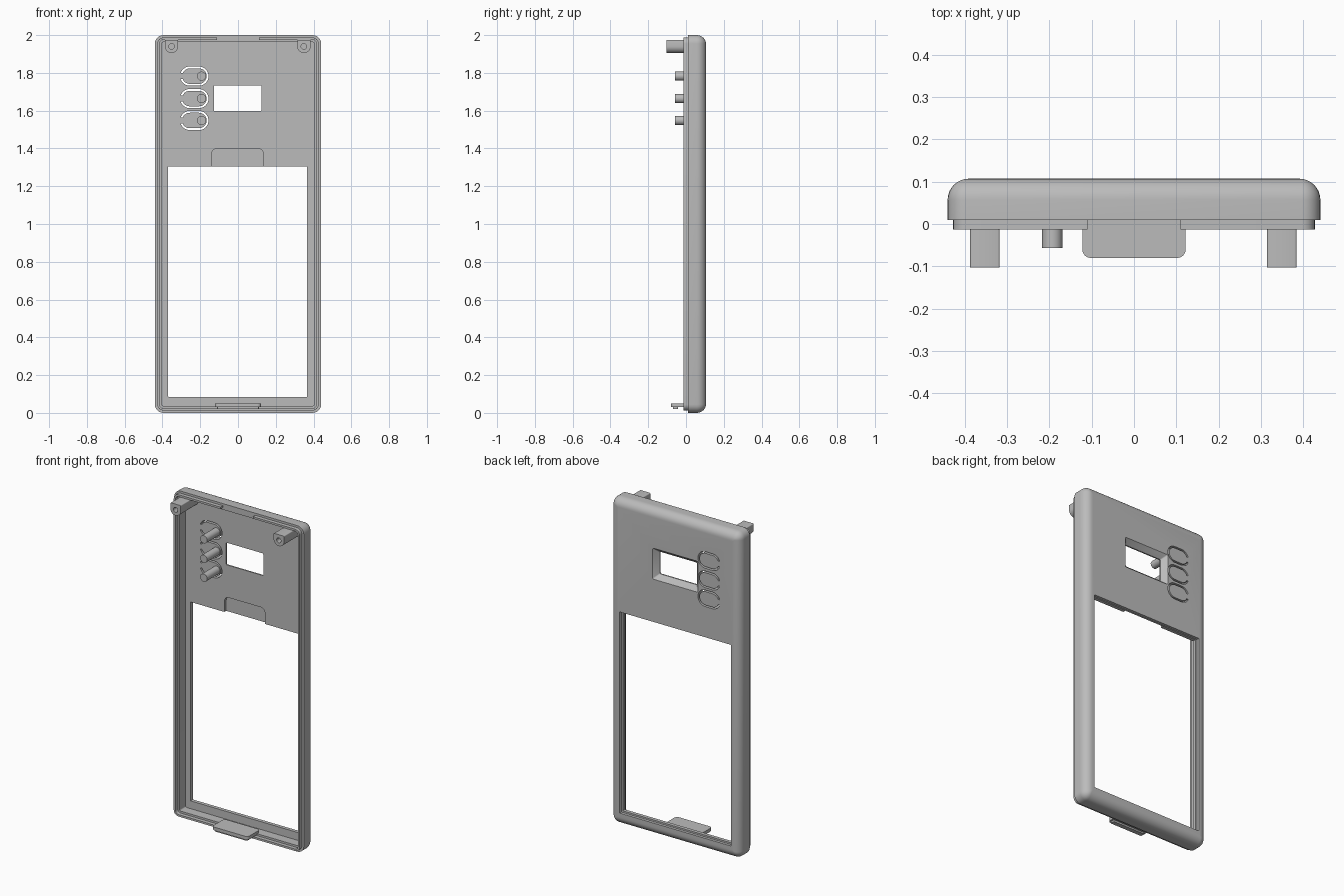
import bpy, bmesh, math

if "Cube" in bpy.data.objects:
    bpy.data.objects.remove(bpy.data.objects["Cube"])

grey = bpy.data.materials.new("light_grey_plastic")
grey.diffuse_color = (0.5, 0.5, 0.5, 1)
grey.use_nodes = True
grey.node_tree.nodes["Principled BSDF"].inputs["Base Color"].default_value = grey.diffuse_color


def loft(name, rings):
    """Closed solid through rings of equal point count, capped at both ends."""
    bm = bmesh.new()
    vs = [[bm.verts.new(p) for p in r] for r in rings]
    n = len(vs[0])
    for a, b in zip(vs, vs[1:]):
        for i in range(n):
            j = (i + 1) % n
            bm.faces.new((a[i], a[j], b[j], b[i]))
    bm.faces.new(vs[0])
    bm.faces.new(vs[-1])
    bmesh.ops.recalc_face_normals(bm, faces=bm.faces)
    me = bpy.data.meshes.new(name)
    bm.to_mesh(me)
    bm.free()
    ob = bpy.data.objects.new(name, me)
    bpy.context.collection.objects.link(ob)
    me.materials.append(grey)
    return ob


def arc(cx, cz, r, a0, a1, n):
    return [(cx + r * math.cos(math.radians(a0 + (a1 - a0) * i / n)),
             cz + r * math.sin(math.radians(a0 + (a1 - a0) * i / n))) for i in range(n + 1)]


def rrect(x0, x1, z0, z1, r, n=6):
    return (arc(x1 - r, z1 - r, r, 0, 90, n) + arc(x0 + r, z1 - r, r, 90, 180, n)
            + arc(x0 + r, z0 + r, r, 180, 270, n) + arc(x1 - r, z0 + r, r, 270, 360, n))


def at_y(pts, y):
    return [(x, y, z) for x, z in pts]


def prism(name, pts, y0, y1):
    return loft(name, [at_y(pts, y0), at_y(pts, y1)])


def circle(cx, cz, r, n=32):
    return arc(cx, cz, r, 0, 360, n)[:-1]


def cut(target, cutter):
    m = target.modifiers.new("cut", 'BOOLEAN')
    m.operation = 'DIFFERENCE'
    m.solver = 'EXACT'
    m.object = cutter
    bpy.context.view_layer.objects.active = target
    bpy.ops.object.modifier_apply(modifier=m.name)
    bpy.data.objects.remove(cutter)


FLOOR, BACK, FIL = 0.068, 0.107, 0.05

# Shell: floor, inner wall, stepped lip, outer wall, rounded back edge
profile = [(0.037, FLOOR), (0.037, 0.01), (0.025, 0.01), (0.025, -0.013),
           (0.013, -0.013), (0.013, 0.01), (0, 0.01)]
for d, y in arc(FIL, BACK - FIL, FIL, 180, 90, 8):
    profile.append((d, y))
shell = loft("front_shell", [
    at_y(rrect(-0.44 + d, 0.44 - d, d, 2 - d, max(0.045 - d, 0.006)), y) for d, y in profile])

# Large opening with a small step at the back
cut(shell, prism("opening", rrect(-0.37, 0.366, 0.085, 1.305, 0.003, 2), 0.03, 0.2))
cut(shell, prism("opening_step", rrect(-0.38, 0.376, 0.075, 1.309, 0.003, 2), 0.09, 0.2))

# Small display window, flared towards the back
w = [(0.0, 0.03), (0.0, FLOOR + 0.008), (0.027, BACK), (0.027, 0.15)]
cut(shell, loft("window", [
    at_y(rrect(-0.128 - d, 0.124 + d, 1.598 - d, 1.734 + d, 0.006, 3), y) for d, y in w]))

# Shallow pocket above the large opening
cut(shell, prism("pocket", rrect(-0.14, 0.135, 1.2, 1.4, 0.03), 0.04, FLOOR + 0.018))

# Notch in the top lip
cut(shell, prism("notch", rrect(-0.11, 0.11, 1.972, 2.05, 0.002, 1), -0.05, 0.01))

# Flexible buttons: C-shaped slots hinged at one side, each with a peg
for i, z in enumerate((1.783, 1.664, 1.548)):
    def c_path(r):
        cl, cr = -0.255, -0.207
        a = math.degrees(math.asin(0.016 / r))
        return arc(cl, z, r, 180 - a, 90, 8) + arc(cr, z, r, 90, -90, 16) + arc(cl, z, r, -90, -180 + a, 8)
    cut(shell, prism("slot", c_path(0.051) + c_path(0.041)[::-1], 0.03, 0.2))
    prism(f"button_peg_{i + 1}", circle(-0.193, z, 0.024), -0.057, FLOOR + 0.005)

# Screw bosses: round below, straight up to the top wall, with blind holes
for side, x in (("left", -0.352), ("right", 0.349)):
    pts = arc(x, 1.94, 0.035, 180, 360, 20) + arc(x + 0.03, 1.97, 0.005, 0, 90, 3) \
        + arc(x - 0.03, 1.97, 0.005, 90, 180, 3)
    boss = prism("screw_boss_" + side, pts, -0.103, FLOOR + 0.005)
    cut(boss, prism("hole", circle(x, 1.94, 0.015, 24), -0.2, 0.0))

# Bottom latch tab with a catch rib underneath
tab = rrect(-0.122, 0.122, -0.08, 0.04, 0.02)
loft("latch_tab", [[(x, y, z) for x, y in tab] for z in (0.03, 0.051)])
rib = rrect(-0.11, 0.11, -0.07, -0.042, 0.006, 3)
loft("latch_rib", [[(x, y, z) for x, y in rib] for z in (0.02, 0.032)])

# Smooth shading on rounded surfaces, sharp edges kept
for ob in list(bpy.context.scene.objects):
    bpy.ops.object.select_all(action='DESELECT')
    ob.select_set(True)
    bpy.context.view_layer.objects.active = ob
    bpy.ops.object.shade_smooth_by_angle(angle=math.radians(30))
